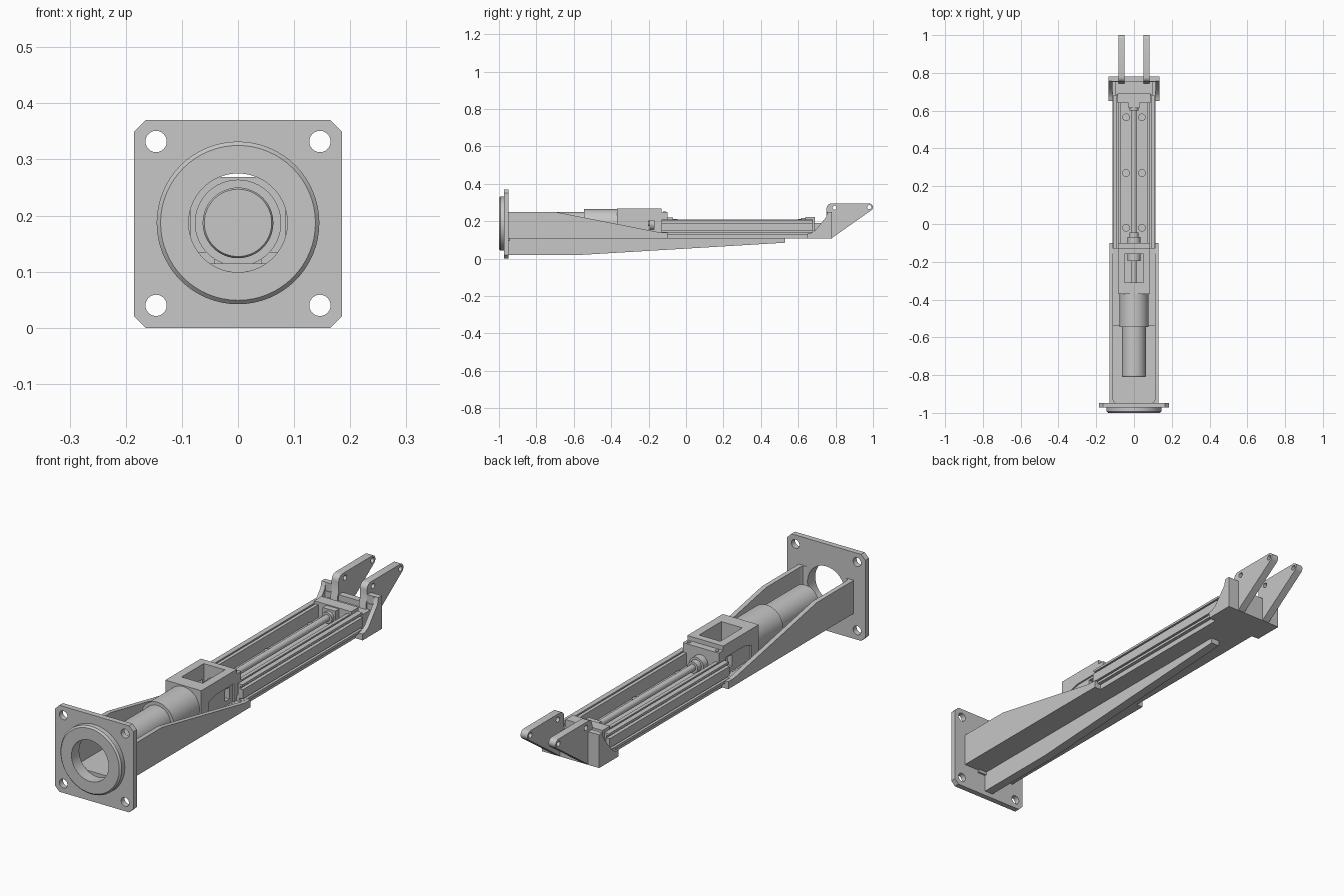
import bpy, bmesh, math
from mathutils import Vector

if "Cube" in bpy.data.objects:
    bpy.data.objects.remove(bpy.data.objects["Cube"])

metal = bpy.data.materials.new("light grey metal")
metal.use_nodes = True
GREY = (0.57, 0.57, 0.57, 1)
metal.diffuse_color = GREY
for node in metal.node_tree.nodes:
    if node.type == 'BSDF_PRINCIPLED':
        node.inputs["Base Color"].default_value = GREY

AXIS_Z = 0.187  # height of the drive axis
SIDES = (("left", 1), ("right", -1))
parts = []


def finish(name, bm):
    bmesh.ops.recalc_face_normals(bm, faces=bm.faces)
    mesh = bpy.data.meshes.new(name)
    bm.to_mesh(mesh)
    bm.free()
    mesh.materials.append(metal)
    obj = bpy.data.objects.new(name, mesh)
    bpy.context.scene.collection.objects.link(obj)
    parts.append(obj)
    return obj


def prism(name, pts, axis, a, b):
    """Extrude a 2D outline along an axis from a to b."""
    place = {'x': lambda p, d: (d, p[0], p[1]),
             'y': lambda p, d: (p[0], d, p[1]),
             'z': lambda p, d: (p[0], p[1], d)}[axis]
    bm = bmesh.new()
    face = bm.faces.new([bm.verts.new(place(p, a)) for p in pts])
    ext = bmesh.ops.extrude_face_region(bm, geom=[face])
    moved = [g for g in ext["geom"] if isinstance(g, bmesh.types.BMVert)]
    bmesh.ops.translate(bm, verts=moved, vec=Vector(place((0, 0), b - a)))
    return finish(name, bm)


def box(name, x0, x1, y0, y1, z0, z1):
    return prism(name, [(x0, y0), (x1, y0), (x1, y1), (x0, y1)], 'z', z0, z1)


def arc(cx, cy, r, start, end, step):
    return [(cx + r * math.cos(math.radians(a)), cy + r * math.sin(math.radians(a)))
            for a in range(start, end, step)]


def disc(cx, cy, r, step=15):
    return arc(cx, cy, r, 0, 360, step)


def lathe(name, pts):
    """Spin a closed (radius, y) outline round the drive axis."""
    bm = bmesh.new()
    vs = [bm.verts.new((r, y, AXIS_Z)) for r, y in pts]
    es = [bm.edges.new((vs[i], vs[(i + 1) % len(vs)])) for i in range(len(vs))]
    bmesh.ops.spin(bm, geom=vs + es, cent=(0, 0, AXIS_Z), axis=(0, 1, 0),
                   angle=2 * math.pi, steps=64)
    bmesh.ops.remove_doubles(bm, verts=bm.verts, dist=0.0001)
    loose = [e for e in bm.edges if not e.link_faces]
    bmesh.ops.delete(bm, geom=loose, context='EDGES')
    return finish(name, bm)


def rod(name, r, y0, y1):
    return lathe(name, [(0, y0), (r, y0), (r, y1), (0, y1)])


def cut(obj, cutter):
    parts.remove(cutter)
    mod = obj.modifiers.new("cut", 'BOOLEAN')
    mod.operation = 'DIFFERENCE'
    mod.solver = 'EXACT'
    mod.object = cutter
    bpy.context.view_layer.objects.active = obj
    bpy.ops.object.modifier_apply(modifier=mod.name)
    bpy.data.objects.remove(cutter)


# Mounting flange with chamfered corners, bore and bolt holes
W, C = 0.185, 0.165
outline = [(-C, 0), (C, 0), (W, 0.02), (W, 0.35), (C, 0.37), (-C, 0.37),
           (-W, 0.35), (-W, 0.02)]
flange = prism("mounting_flange", outline, 'y', -0.972, -0.948)
cut(flange, prism("cutter", disc(0, AXIS_Z, 0.088, 5), 'y', -1.1, -0.9))
for _, s in SIDES:
    for z in (0.04, 0.332):
        cut(flange, prism("cutter", disc(s * 0.146, z, 0.019), 'y', -1.1, -0.9))

# Raised locating ring
lathe("locating_ring", [(0.088, -1), (0.138, -1), (0.145, -0.993),
                        (0.145, -0.97), (0.088, -0.97)])

# Arm: floor, tapered side walls and central rib underneath
box("arm_floor", -0.115, 0.115, -0.95, -0.1, 0.108, 0.115)
box("floor_root", -0.06, 0.06, -0.95, -0.94, 0.095, 0.11)
wall = [(-0.95, 0.108), (-0.95, 0.25), (-0.7, 0.25), (-0.14, 0.14),
        (-0.1, 0.14), (-0.1, 0.108)]
for side, s in SIDES:
    prism(side + "_arm_wall", wall, 'x', s * 0.11, s * 0.13)
    # Gusset where the wall meets the flange
    prism(side + "_wall_gusset",
          [(s * 0.111, -0.949), (s * 0.092, -0.949), (s * 0.105, -0.942),
           (s * 0.111, -0.928)], 'z', 0.114, 0.25)
    # Raised floor either side of the motor channel
    box(side + "_floor_pad", *sorted((s * 0.042, s * 0.112)), -0.54, -0.1, 0.114, 0.135)
prism("bottom_rib", [(-0.95, 0.112), (-0.95, 0.02), (-0.56, 0.02),
                     (0.53, 0.085), (0.53, 0.112)], 'x', -0.02, 0.02)
box("rail_base", -0.1, 0.1, -0.11, 0.66, 0.108, 0.131)

# Motor with a wider gearbox
lathe("motor", [(0, -0.81), (0.06, -0.81), (0.063, -0.805), (0.063, -0.54),
                (0, -0.54)])
rod("gearbox", 0.077, -0.545, -0.36)

# Coupling housing, open at the top, with side pockets and slots
housing = box("coupling_housing", -0.085, 0.085, -0.37, -0.13, 0.114, 0.269)
cut(housing, box("cutter", -0.05, 0.05, -0.31, -0.16, 0.14, 0.3))
cut(housing, box("cutter", -0.2, 0.2, -0.2, -0.17, 0.155, 0.205))
pocket = [(-0.32, 0.136), (-0.32, 0.2), (-0.27, 0.214), (-0.15, 0.214), (-0.15, 0.136)]
for _, s in SIDES:
    cut(housing, prism("cutter", pocket, 'x', s * 0.078, s * 0.1))
box("housing_front_plate", -0.085, 0.085, -0.131, -0.1, 0.12, 0.25)
rod("coupling", 0.035, -0.195, -0.158)
rod("drive_shaft", 0.013, -0.36, -0.1)
for side, s in SIDES:
    prism(side + "_housing_screw", disc(s * 0.067, -0.115, 0.008, 30), 'z', 0.249, 0.253)

# Actuator rail: open channel with side and top grooves
half = [(0.115, 0.13), (0.115, 0.141), (0.098, 0.141), (0.098, 0.15),
        (0.115, 0.15), (0.115, 0.19), (0.1, 0.19), (0.1, 0.2),
        (0.112, 0.2), (0.112, 0.21), (0.09, 0.21), (0.09, 0.16),
        (0.083, 0.16), (0.083, 0.21), (0.068, 0.21), (0.068, 0.155)]
prism("actuator_rail", half + [(-x, z) for x, z in reversed(half)],
      'y', -0.13, 0.68)
for side, s in SIDES:
    for y in (-0.02, 0.27, 0.565):
        bolt = prism(side + "_rail_bolt", disc(s * 0.042, y, 0.02), 'z', 0.154, 0.163)
        cut(bolt, prism("cutter", disc(s * 0.042, y, 0.01), 'z', 0.156, 0.2))

# Lead screw and bearings
rod("lead_screw", 0.014, -0.11, 0.66)
rod("rear_bearing", 0.034, -0.11, -0.07)
rod("rear_collar", 0.024, -0.07, -0.045)
rod("front_collar", 0.024, 0.6, 0.62)
box("bearing_block", -0.03, 0.03, 0.615, 0.65, 0.15, 0.218)
box("rail_end_cap", -0.088, 0.088, 0.64, 0.69, 0.15, 0.222)

# End bracket: base, back wall, side wings
box("bracket_base", -0.135, 0.135, 0.65, 0.78, 0.108, 0.131)
box("bracket_back_wall", -0.115, 0.115, 0.752, 0.78, 0.13, 0.215)
box("bracket_inner_step", -0.1, 0.1, 0.685, 0.755, 0.13, 0.19)
wing = [(0.65, 0.108), (0.78, 0.108), (0.78, 0.25), (0.757, 0.25),
        (0.75, 0.222), (0.69, 0.15), (0.67, 0.138), (0.65, 0.135)]
for side, s in SIDES:
    plate = prism(side + "_bracket_wing", wing, 'x', s * 0.115, s * 0.135)
    cut(plate, prism("cutter", disc(0.664, 0.123, 0.007), 'x', s * 0.1, s * 0.2))
    box(side + "_bracket_horn", *sorted((s * 0.08, s * 0.116)),
        0.755, 0.78, 0.2, 0.25)

# Two clevis prongs with rounded tips and pin holes
prong = ([(0.745, 0.11), (0.78, 0.11)] + arc(0.98, 0.275, 0.02, -50, 91, 20)
         + arc(0.778, 0.269, 0.026, 90, 181, 15) + [(0.752, 0.225), (0.745, 0.21)])
for side, s in SIDES:
    arm = prism(side + "_prong", prong, 'x', s * 0.05, s * 0.083)
    for y, z in ((0.98, 0.275), (0.795, 0.272)):
        cut(arm, prism("cutter", disc(y, z, 0.011), 'x', s * 0.03, s * 0.1))

# Smooth the round parts, keep hard edges
bpy.ops.object.select_all(action='DESELECT')
for obj in parts:
    obj.select_set(True)
bpy.context.view_layer.objects.active = parts[0]
bpy.ops.object.shade_smooth_by_angle()
